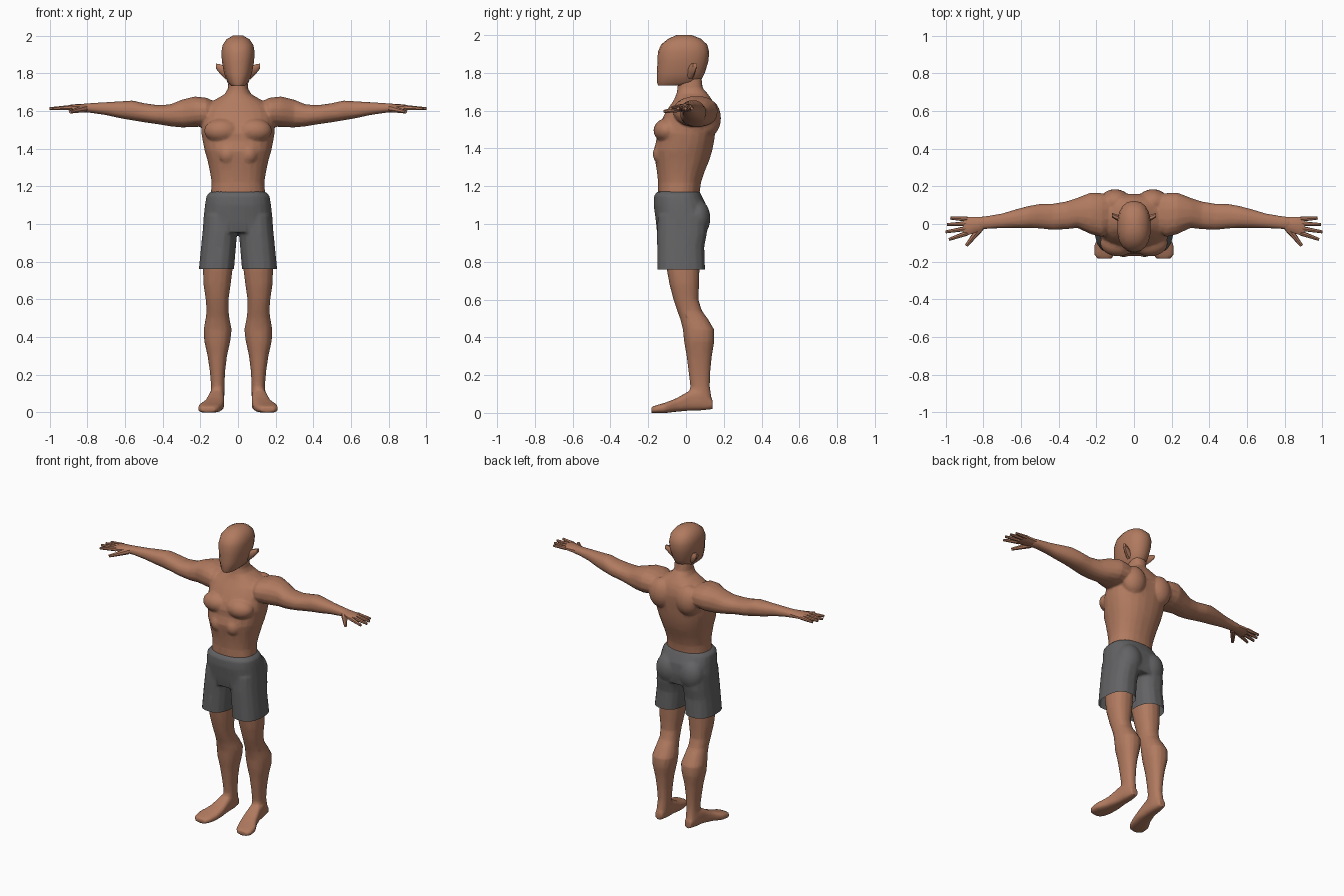
import bpy, bmesh, math
from mathutils import Matrix, Vector


def material(name, rgb):
    m = bpy.data.materials.new(name)
    m.diffuse_color = (*rgb, 1)
    return m


SKIN = material("brown skin", (0.44, 0.195, 0.115))
CLOTH = material("grey cloth", (0.125, 0.125, 0.13))


def loft(bm, axis, rings, n=16, e=2.3, s=1):
    """Skin rings (t, a0, a1, b0, b1) along an axis; s=-1 mirrors in x."""
    loops = []
    for t, a0, a1, b0, b1 in rings:
        loop = []
        for i in range(n):
            c, d = (f(math.tau * (i + 0.5) / n) for f in (math.cos, math.sin))
            a = (a0 + a1) / 2 + (a1 - a0) / 2 * math.copysign(abs(c) ** (2 / e), c)
            b = (b0 + b1) / 2 + (b1 - b0) / 2 * math.copysign(abs(d) ** (2 / e), d)
            x, y, z = {'x': (t, a, b), 'y': (a, t, b), 'z': (a, b, t)}[axis]
            loop.append(bm.verts.new((s * x, y, z)))
        loops.append(loop)
    for p, q in zip(loops, loops[1:]):
        for i in range(n):
            j = (i + 1) % n
            bm.faces.new((p[i], p[j], q[j], q[i]))
    bm.faces.new(loops[0])
    bm.faces.new(loops[-1])


def centred(rings):
    return [(z, -w, w, f, b) for z, w, f, b in rings]


def ball(bm, pos, radii, s):
    m = Matrix.Translation((s * pos[0], pos[1], pos[2])) @ Matrix.Diagonal((*radii, 1))
    bmesh.ops.create_uvsphere(bm, u_segments=20, v_segments=12, radius=1, matrix=m)


def finger(bm, base, tip, r0, r1, s):
    p, q = Vector(base), Vector(tip)
    p.x, q.x = p.x * s, q.x * s
    d = q - p
    rot = d.to_track_quat('Z', 'Y').to_matrix().to_4x4()
    bmesh.ops.create_cone(bm, cap_ends=True, segments=7, radius1=r0, radius2=r1,
                          depth=d.length, matrix=Matrix.Translation((p + q) / 2) @ rot)


def finish(name, bm, mat, angle=40, voxel=0, ratio=1, smooth=3):
    bmesh.ops.recalc_face_normals(bm, faces=bm.faces)
    me = bpy.data.meshes.new(name)
    bm.to_mesh(me)
    bm.free()
    ob = bpy.data.objects.new(name, me)
    bpy.context.collection.objects.link(ob)
    bpy.ops.object.select_all(action='DESELECT')
    ob.select_set(True)
    bpy.context.view_layer.objects.active = ob
    if voxel:  # fuse the overlapping volumes into one skin
        m = ob.modifiers.new("fuse", 'REMESH')
        m.mode, m.voxel_size = 'VOXEL', voxel
        m = ob.modifiers.new("soften", 'SMOOTH')
        m.factor, m.iterations = 0.5, smooth
        m = ob.modifiers.new("simplify", 'DECIMATE')
        m.ratio = ratio
        bpy.ops.object.convert(target='MESH')
    ob.data.materials.clear()
    ob.data.materials.append(mat)
    bpy.ops.object.shade_smooth_by_angle(angle=math.radians(angle))
    return ob


# Torso and neck
bm = bmesh.new()
loft(bm, 'z', centred([
    (1.08, .14, -.14, .07), (1.16, .145, -.15, .072), (1.22, .14, -.148, .08),
    (1.28, .15, -.155, .10), (1.34, .163, -.165, .125), (1.39, .178, -.172, .14),
    (1.44, .188, -.158, .15), (1.48, .195, -.158, .155), (1.53, .195, -.14, .16),
    (1.58, .19, -.115, .162), (1.62, .175, -.09, .155), (1.655, .13, -.065, .14),
    (1.69, .07, -.05, .115), (1.72, .053, -.045, .088), (1.8, .05, -.04, .08)]), n=24)
for s in (1, -1):
    ball(bm, (.085, -.1, 1.495), (.095, .072, .065), s)    # chest muscle
    ball(bm, (.1, .115, 1.56), (.085, .07, .1), s)         # shoulder blade
    ball(bm, (.055, -.12, 1.37), (.055, .056, .06), s)     # rib cage edge
    # Arm
    loft(bm, 'x', [
        (.10, -.02, .14, 1.56, 1.64), (.17, -.07, .165, 1.52, 1.672),
        (.23, -.055, .168, 1.513, 1.678), (.30, -.022, .14, 1.512, 1.66),
        (.36, -.028, .12, 1.518, 1.635), (.43, -.032, .108, 1.53, 1.632),
        (.50, -.024, .107, 1.54, 1.642), (.56, -.022, .096, 1.55, 1.656),
        (.62, -.021, .08, 1.56, 1.652), (.70, -.022, .056, 1.578, 1.647),
        (.78, -.026, .042, 1.59, 1.642), (.83, -.033, .037, 1.594, 1.638)], s=s)
    # Leg
    loft(bm, 'z', [
        (.95, .03, .18, -.12, .09), (.76, .028, .187, -.103, .072),
        (.68, .038, .184, -.088, .07), (.60, .05, .172, -.067, .066),
        (.54, .05, .167, -.047, .085), (.50, .045, .172, -.032, .115),
        (.44, .033, .183, -.017, .151), (.38, .04, .18, -.011, .151),
        (.30, .058, .162, .003, .137), (.22, .068, .15, .013, .129),
        (.14, .072, .143, .023, .126), (.09, .072, .147, .01, .134),
        (.04, .075, .145, .0, .138)], s=s)
    # Foot
    loft(bm, 'y', [
        (.14, .085, .135, .02, .07), (.08, .073, .15, .013, .13),
        (.02, .073, .157, .012, .118), (-.05, .073, .178, .006, .078),
        (-.11, .083, .21, -.001, .054), (-.16, .10, .212, -.002, .04),
        (-.184, .12, .195, .0, .03)], e=3, s=s)
finish("body", bm, SKIN, 50, voxel=.007, ratio=.12)

# Head with a smooth, featureless face
bm = bmesh.new()
loft(bm, 'z', centred([
    (1.733, .036, -.148, .04), (1.75, .056, -.153, .075), (1.80, .075, -.154, .10),
    (1.86, .086, -.151, .118), (1.91, .09, -.149, .123), (1.95, .083, -.132, .112),
    (1.98, .062, -.095, .08), (2.0, .028, -.05, .03)]), n=18)
for s in (1, -1):
    # Ear
    loft(bm, 'x', [(.065, .005, .045, 1.765, 1.84), (.095, .02, .052, 1.795, 1.85),
                   (.118, .035, .06, 1.825, 1.853)], n=8, s=s)
finish("head", bm, SKIN)

# Hands
bm = bmesh.new()
for s in (1, -1):
    loft(bm, 'x', [(.80, -.029, .038, 1.594, 1.639), (.85, -.05, .04, 1.597, 1.637),
                   (.885, -.062, .04, 1.6, 1.634), (.905, -.058, .035, 1.605, 1.628)],
         n=10, s=s)
    for by, tx, ty in ((.026, .975, .031), (.002, .992, -.003),
                       (-.023, 1.0, -.042), (-.048, .982, -.082)):
        finger(bm, (.885, by, 1.618), (tx, ty, 1.612), .014, .008, s)
    finger(bm, (.815, -.02, 1.612), (.89, -.115, 1.595), .02, .009, s)  # thumb
finish("hands", bm, SKIN, 50)

# Shorts: hip block, two legs and seat, trimmed flat at the hem
bm = bmesh.new()
loft(bm, 'z', centred([
    (1.172, .145, -.153, .073), (1.15, .168, -.169, .083), (1.10, .176, -.172, .108),
    (1.03, .184, -.162, .115), (.955, .188, -.154, .108)]), n=24, e=2.5)
for s in (1, -1):
    loft(bm, 'z', [
        (1.05, .01, .18, -.15, .11), (.95, .004, .19, -.155, .112),
        (.88, .01, .197, -.154, .098), (.76, .02, .209, -.154, .102),
        (.70, .024, .212, -.154, .102)], e=2.5, s=s)
    ball(bm, (.085, .06, 1.03), (.085, .069, .1), s)
shorts = finish("shorts", bm, CLOTH, 50, voxel=.008, ratio=.15)
bm = bmesh.new()
bm.from_mesh(shorts.data)
bmesh.ops.bisect_plane(bm, geom=bm.verts[:] + bm.edges[:] + bm.faces[:],
                       plane_co=(0, 0, .76), plane_no=(0, 0, -1), clear_outer=True)
bm.to_mesh(shorts.data)
bm.free()
